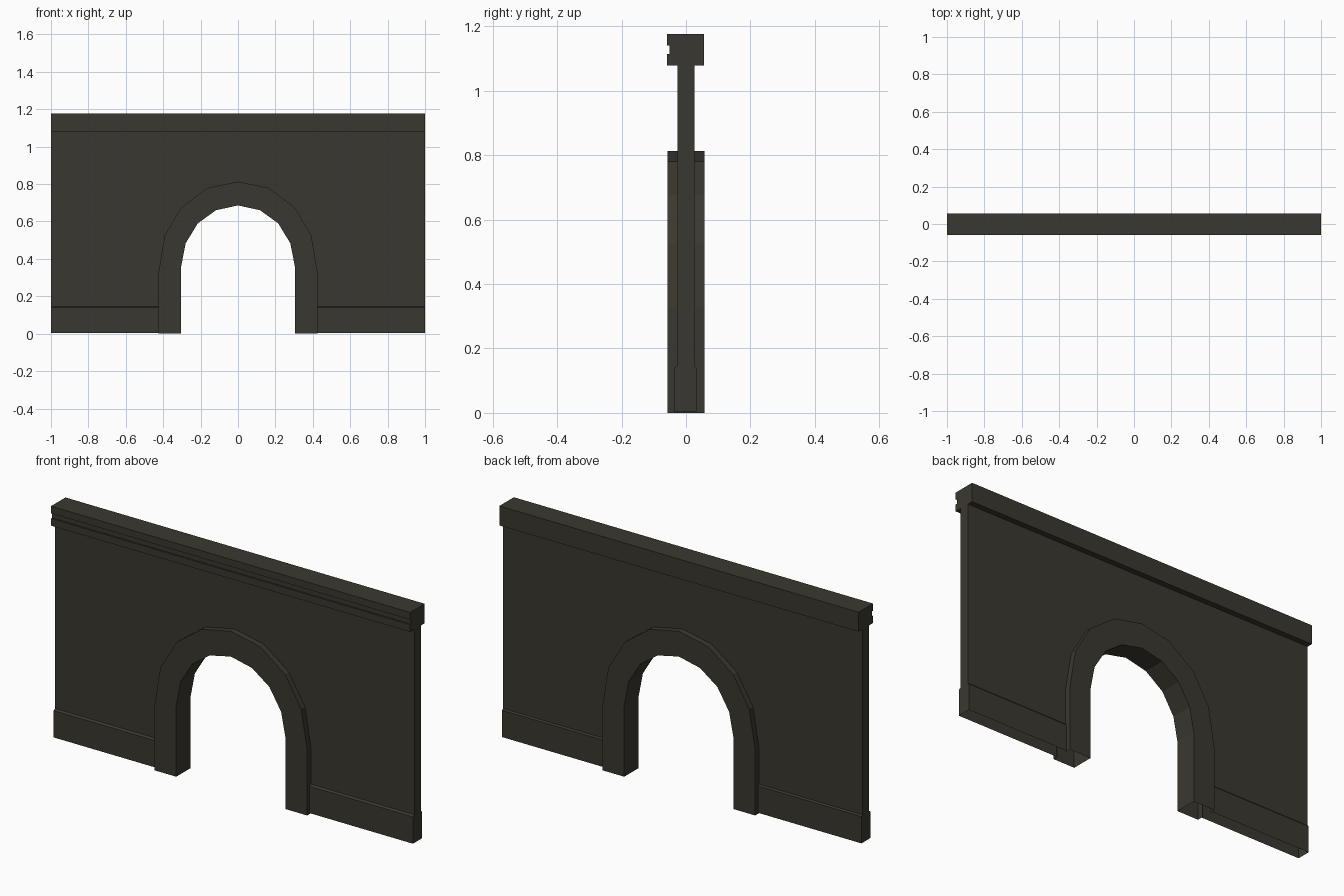
import bpy, bmesh

if "Cube" in bpy.data.objects:
    bpy.data.objects.remove(bpy.data.objects["Cube"])

# Single dark stone colour
stone = bpy.data.materials.new("dark_stone")
stone.diffuse_color = (0.042, 0.039, 0.029, 1)
stone.use_nodes = True
stone.node_tree.nodes["Principled BSDF"].inputs["Base Color"].default_value = stone.diffuse_color

WALL = 0.0265          # half thickness of the wall panel
WALL_TOP, BASE_TOP = 1.078, 0.146


def make(name, verts, faces):
    """Right half mesh, mirrored across x = 0."""
    bm = bmesh.new()
    vs = [bm.verts.new(v) for v in verts]
    for f in faces:
        bm.faces.new([vs[i] for i in f])
    mesh = bpy.data.meshes.new(name)
    bm.to_mesh(mesh)
    bm.free()
    mesh.materials.append(stone)
    ob = bpy.data.objects.new(name, mesh)
    bpy.context.collection.objects.link(ob)
    mod = ob.modifiers.new("mirror", 'MIRROR')
    mod.merge_threshold = 0.0005
    return ob


def loft(name, sections, cap_end=False, skip=()):
    """Join matching sections with quads, leaving out skipped strips."""
    n = len(sections[0])
    verts = [p for s in sections for p in s]
    faces = []
    for i in range(len(sections) - 1):
        for j in range(n - 1):
            if j not in skip:
                a, b = i * n + j, (i + 1) * n + j
                faces.append((a, a + 1, b + 1, b))
    if cap_end:
        last = (len(sections) - 1) * n
        faces.append(tuple(range(last, last + n)))
    return make(name, verts, faces)


def extrude_x(name, profile, x0, x1, skip=()):
    return loft(name, [[(x, y, z) for y, z in profile] for x in (x0, x1)], True, skip)


# Arch outlines, from the foot to the crown
inner = [(0.304, 0), (0.304, 0.359), (0.28, 0.483), (0.215, 0.59), (0.118, 0.66), (0, 0.686)]
outer = [(0.425, 0), (0.425, 0.327), (0.392, 0.526), (0.302, 0.677), (0.162, 0.78), (0, 0.813)]

# Arch surround, open underneath
D = 0.057
loft("arch_surround", [[(ox, WALL, oz), (ox, D, oz), (ix, D, iz),
                        (ix, -D, iz), (ox, -D, oz), (ox, -WALL, oz)]
                       for (ix, iz), (ox, oz) in zip(inner, outer)])

# Wall panel cut to the outside of the arch
outline = [(0.425, BASE_TOP), (1, BASE_TOP), (1, WALL_TOP), (0, WALL_TOP)] + outer[:0:-1]
n = len(outline)
verts = [(x, y, z) for y in (-WALL, WALL) for x, z in outline]
make("wall_panel", verts, [tuple(range(n)), tuple(reversed(range(n, 2 * n))),
                           (1, n + 1, n + 2, 2)])

# Skirting with a small chamfer, open underneath
extrude_x("skirting", [(0.033, 0.004), (0.033, 0.139), (WALL, BASE_TOP),
                       (-WALL, BASE_TOP), (-0.037, 0.139), (-0.037, 0.004)],
          0.425, 1, skip=(2,))

# Cornice with a groove along the front
extrude_x("cornice", [(WALL, WALL_TOP), (0.056, WALL_TOP), (0.056, 1.176), (-0.059, 1.176),
                      (-0.059, 1.14), (-0.051, 1.14), (-0.051, 1.114), (-0.059, 1.114),
                      (-0.059, WALL_TOP), (-WALL, WALL_TOP)], 0, 1)
